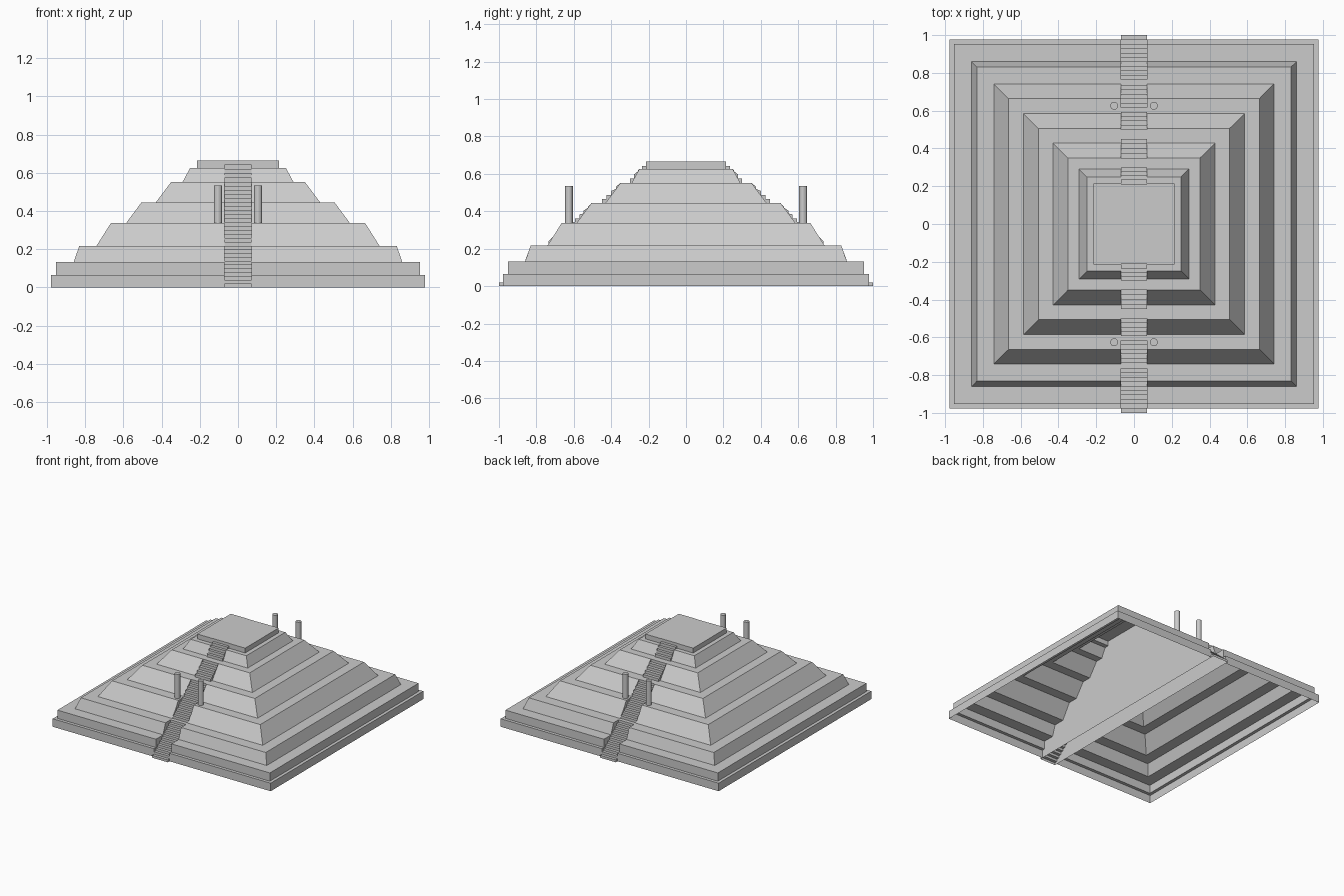
import bpy, bmesh, math

if "Cube" in bpy.data.objects:
    bpy.data.objects.remove(bpy.data.objects["Cube"])

W = 0.07      # half width of the stairway

# half profile of the tiers: (half size, height), from the ground to the top slab
TIERS = [(0.978, 0), (0.978, 0.065), (0.953, 0.065), (0.953, 0.132), (0.86, 0.132),
         (0.83, 0.218), (0.74, 0.218), (0.665, 0.337), (0.585, 0.337), (0.505, 0.445),
         (0.43, 0.445), (0.35, 0.552), (0.29, 0.552), (0.25, 0.626), (0.215, 0.626),
         (0.215, 0.665)]

# flights: (first riser, last riser, bottom height, top height, risers)
FLIGHTS = [(1.0, 0.765, 0, 0.218, 11), (0.735, 0.5, 0.218, 0.445, 11),
           (0.45, 0.35, 0.445, 0.552, 5), (0.30, 0.213, 0.552, 0.665, 5)]


def finish(name, bm):
    bmesh.ops.remove_doubles(bm, verts=bm.verts, dist=1e-5)
    bmesh.ops.recalc_face_normals(bm, faces=bm.faces)
    me = bpy.data.meshes.new(name)
    bm.to_mesh(me)
    bm.free()
    ob = bpy.data.objects.new(name, me)
    bpy.context.collection.objects.link(ob)
    return ob


# stair outline from the front end to the middle
steps = []
for y0, y1, z0, z1, n in FLIGHTS:
    for i in range(n):
        y = y0 + (y1 - y0) * i / (n - 1)
        steps += [(y, z0 + (z1 - z0) * i / n), (y, z0 + (z1 - z0) * (i + 1) / n)]


def height(profile, y):
    """Height of an inward-rising profile at distance y from the middle."""
    if y > profile[0][0]:
        return 0
    for (a, za), (b, zb) in zip(profile, profile[1:]):
        if a >= y >= b and a > b:
            return za + (zb - za) * (a - y) / (a - b)
    return profile[-1][1]


# hollow tiers, split along the stairway and opened there
bm = bmesh.new()
rings = [[bm.verts.new((sx * r, sy * r, z)) for sx, sy in ((-1, -1), (1, -1), (1, 1), (-1, 1))]
         for r, z in TIERS]
for a, b in zip(rings, rings[1:]):
    for i in range(4):
        j = (i + 1) % 4
        bm.faces.new((a[i], a[j], b[j], b[i]))
bm.faces.new(rings[-1])
bmesh.ops.recalc_face_normals(bm, faces=bm.faces)
for x in (-W, W):
    bmesh.ops.bisect_plane(bm, geom=bm.verts[:] + bm.edges[:] + bm.faces[:],
                           plane_co=(x, 0, 0), plane_no=(1, 0, 0))
gap = [f for f in bm.faces if abs(f.calc_center_median().x) < W - 0.01]
bmesh.ops.delete(bm, geom=gap, context='FACES')
finish("pyramid_tiers", bm)

# stairs on both sides, joined across the top
bm = bmesh.new()
path = [(-y, z) for y, z in steps] + [(y, z) for y, z in reversed(steps)]
rows = [(bm.verts.new((-W, y, z)), bm.verts.new((W, y, z))) for y, z in path]
for a, b in zip(rows, rows[1:]):
    bm.faces.new((a[0], a[1], b[1], b[0]))
finish("stairway", bm)

# stair side walls reaching up to the higher of stairs and tiers
ys = sorted({round(y, 5) for y, z in steps + TIERS}, reverse=True)
half = []
e = 1e-5
for a, b in zip(ys, ys[1:]):
    for y, s in ((a, a - e), (b, b + e)):
        p = (y, max(height(steps, s), height(TIERS, s)))
        if not half or abs(p[0] - half[-1][0]) + abs(p[1] - half[-1][1]) > 1e-4:
            half.append(p)
wall = [(-1.0, 0)] + [(-y, z) for y, z in half] + [(y, z) for y, z in reversed(half)] + [(1.0, 0)]
for x, name in ((-W, "stair_wall_left"), (W, "stair_wall_right")):
    bm = bmesh.new()
    f = bm.faces.new([bm.verts.new((x, y, z)) for y, z in wall])
    f.normal_update()
    if f.normal.x * x < 0:
        f.normal_flip()
    bmesh.ops.triangulate(bm, faces=[f])
    me = bpy.data.meshes.new(name)
    bm.to_mesh(me)
    bm.free()
    bpy.context.collection.objects.link(bpy.data.objects.new(name, me))

# four columns beside the stairs
for sx in (-1, 1):
    for sy in (-1, 1):
        bpy.ops.mesh.primitive_cylinder_add(vertices=16, radius=0.021, depth=0.197,
                                            location=(sx * 0.105, sy * 0.626, 0.4355))
        bpy.context.object.name = "column"
